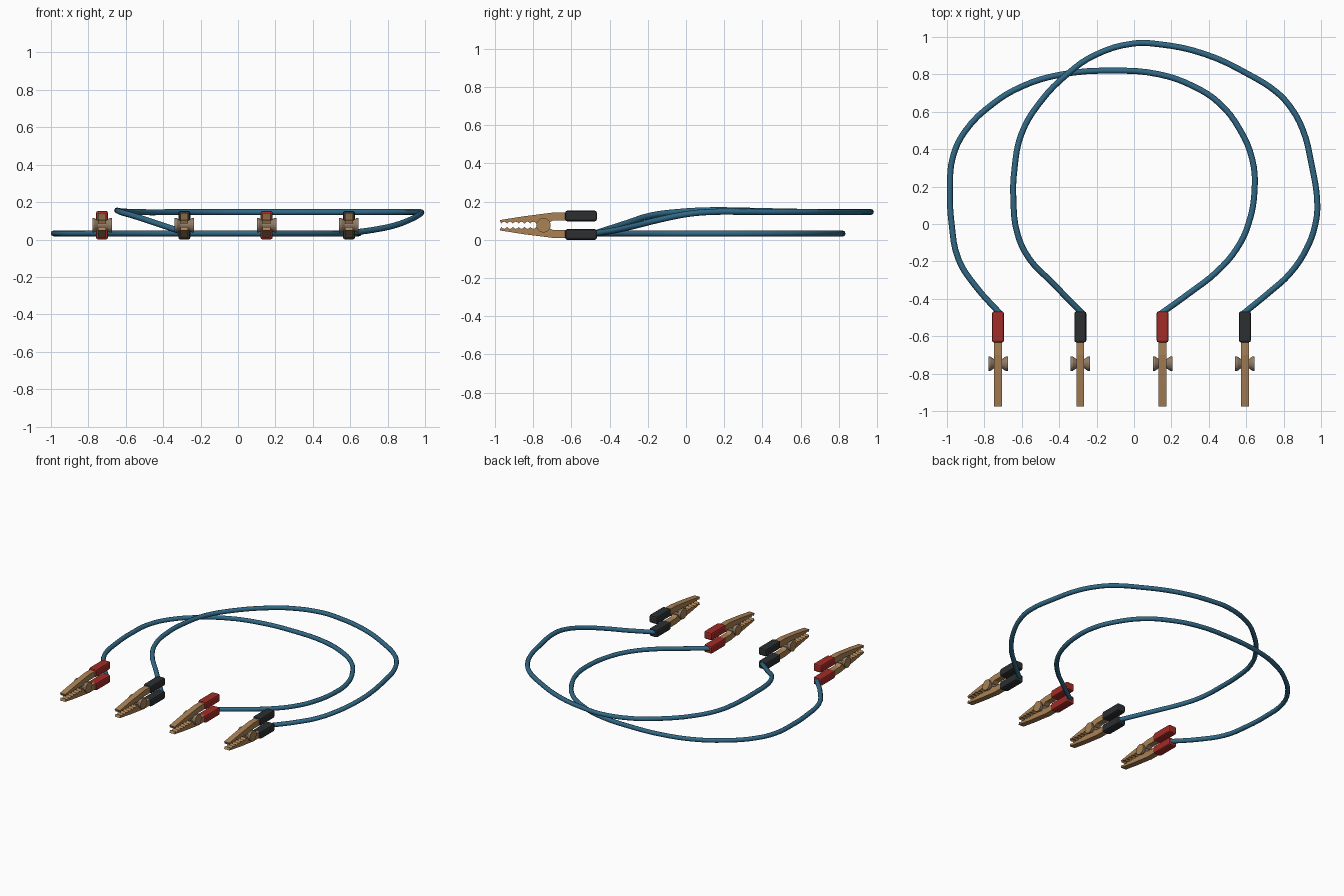
import bpy, bmesh, math
from mathutils import Matrix

if "Cube" in bpy.data.objects:
    bpy.data.objects.remove(bpy.data.objects["Cube"])

ZC = 0.0765  # height of the clamp's mid plane


def material(name, rgb):
    m = bpy.data.materials.new(name)
    m.diffuse_color = (*rgb, 1)
    m.use_nodes = True
    m.node_tree.nodes["Principled BSDF"].inputs["Base Color"].default_value = m.diffuse_color
    return m


BLUE = material("blue_rubber", (0.03, 0.14, 0.24))
RED = material("red_grip", (0.36, 0.025, 0.02))
BLACK = material("black_grip", (0.025, 0.028, 0.03))
COPPER = material("copper", (0.40, 0.22, 0.09))
STEEL = material("pin_metal", (0.30, 0.21, 0.14))


def finish(name, bm, mats, loc):
    bmesh.ops.recalc_face_normals(bm, faces=bm.faces)
    me = bpy.data.meshes.new(name)
    bm.to_mesh(me)
    bm.free()
    ob = bpy.data.objects.new(name, me)
    for m in mats:
        me.materials.append(m)
    ob.location = loc
    bpy.context.collection.objects.link(ob)
    return ob


def jaw(name, x, side):
    # outer arm outline, then scalloped teeth along the inner edge (y, z)
    pts = [(-0.972, 0.018), (-0.976, 0.027), (-0.85, 0.047), (-0.70, 0.066),
           (-0.60, 0.066), (-0.60, 0.024), (-0.70, 0.024), (-0.72, 0.012),
           (-0.775, 0.012)]
    teeth, start, end = 6, -0.785, -0.968
    step = (end - start) / teeth
    for i in range(teeth):
        for t, z in ((0, 0.009), (0.25, 0.016), (0.5, 0.019), (0.75, 0.016)):
            pts.append((start + (i + t) * step, z))
    pts.append((end, 0.009))
    bm = bmesh.new()
    face = bm.faces.new([bm.verts.new((-0.021, y, z * side)) for y, z in pts])
    ext = bmesh.ops.extrude_face_region(bm, geom=[face])
    verts = [v for v in ext["geom"] if isinstance(v, bmesh.types.BMVert)]
    bmesh.ops.translate(bm, verts=verts, vec=(0.042, 0, 0))
    return finish(name, bm, [COPPER], (x, 0, ZC))


def grip(name, x, side, mat):
    bm = bmesh.new()
    bmesh.ops.create_cube(bm, size=1, matrix=Matrix.Diagonal((0.064, 0.166, 0.056, 1)))
    bmesh.ops.bevel(bm, geom=bm.edges[:], offset=0.011, segments=2,
                    profile=0.5, affect='EDGES')
    return finish(name, bm, [mat], (x, -0.550, ZC + side * 0.0485))


def pivot(name, x):
    # spool-shaped hinge pin, lathed round the x axis
    prof = [(-0.052, 0.038), (-0.040, 0.038), (-0.021, 0.025),
            (0.021, 0.025), (0.040, 0.038), (0.052, 0.038)]
    n = 20
    bm = bmesh.new()
    rings = [[bm.verts.new((px, r * math.cos(a), r * math.sin(a)))
              for a in (2 * math.pi * k / n for k in range(n))] for px, r in prof]
    for a, b in zip(rings, rings[1:]):
        for k in range(n):
            bm.faces.new((a[k], a[(k + 1) % n], b[(k + 1) % n], b[k])).smooth = False
    for ring in (rings[0], rings[-1]):
        bm.faces.new(ring).material_index = 1
    return finish(name, bm, [STEEL, COPPER], (x, -0.747, ZC))


def cable(name, pts):
    cu = bpy.data.curves.new(name, 'CURVE')
    cu.dimensions = '3D'
    cu.bevel_depth = 0.016
    cu.bevel_resolution = 2
    cu.resolution_u = 4
    cu.use_fill_caps = True
    sp = cu.splines.new('BEZIER')
    sp.bezier_points.add(len(pts) - 1)
    for p, co in zip(sp.bezier_points, pts):
        p.co = co
        p.handle_left_type = p.handle_right_type = 'AUTO'
    cu.materials.append(BLUE)
    ob = bpy.data.objects.new(name, cu)
    bpy.context.collection.objects.link(ob)


# four clamps, alternating red and black
for i, x in enumerate((-0.727, -0.287, 0.153, 0.593)):
    mat = BLACK if i % 2 else RED
    for side, label in ((1, "upper"), (-1, "lower")):
        jaw(f"{label}_jaw_{i + 1}", x, side)
        grip(f"{label}_grip_{i + 1}", x, side, mat)
    pivot(f"pivot_pin_{i + 1}", x)

# cable lying flat on the ground, joining the red clamps
low = [(-0.715, -0.48), (-0.845, -0.335), (-0.938, -0.19), (-0.975, 0.0),
       (-0.984, 0.19), (-0.968, 0.36), (-0.90, 0.50), (-0.755, 0.642),
       (-0.60, 0.735), (-0.40, 0.797), (-0.115, 0.820), (0.135, 0.80),
       (0.32, 0.735), (0.457, 0.645), (0.564, 0.508), (0.632, 0.347),
       (0.645, 0.187), (0.612, 0.0), (0.548, -0.134), (0.441, -0.257),
       (0.297, -0.369), (0.143, -0.48)]
cable("red_cable", [(x, y, 0.033) for x, y in low])

# cable that rises and crosses over the first, joining the black clamps
cable("black_cable", [
    (-0.275, -0.48, 0.033), (-0.441, -0.31, 0.088), (-0.559, -0.187, 0.127),
    (-0.623, -0.053, 0.145), (-0.645, 0.134, 0.155), (-0.639, 0.294, 0.153),
    (-0.602, 0.481, 0.149), (-0.505, 0.647, 0.146), (-0.35, 0.807, 0.146),
    (-0.211, 0.902, 0.146), (-0.003, 0.965, 0.146), (0.126, 0.962, 0.146),
    (0.377, 0.909, 0.146), (0.618, 0.797, 0.146), (0.762, 0.705, 0.146),
    (0.832, 0.631, 0.146), (0.901, 0.508, 0.146), (0.949, 0.32, 0.147),
    (0.98, 0.107, 0.145), (0.970, 0.0, 0.134), (0.922, -0.134, 0.107),
    (0.832, -0.267, 0.074), (0.725, -0.364, 0.052), (0.583, -0.48, 0.033)])
